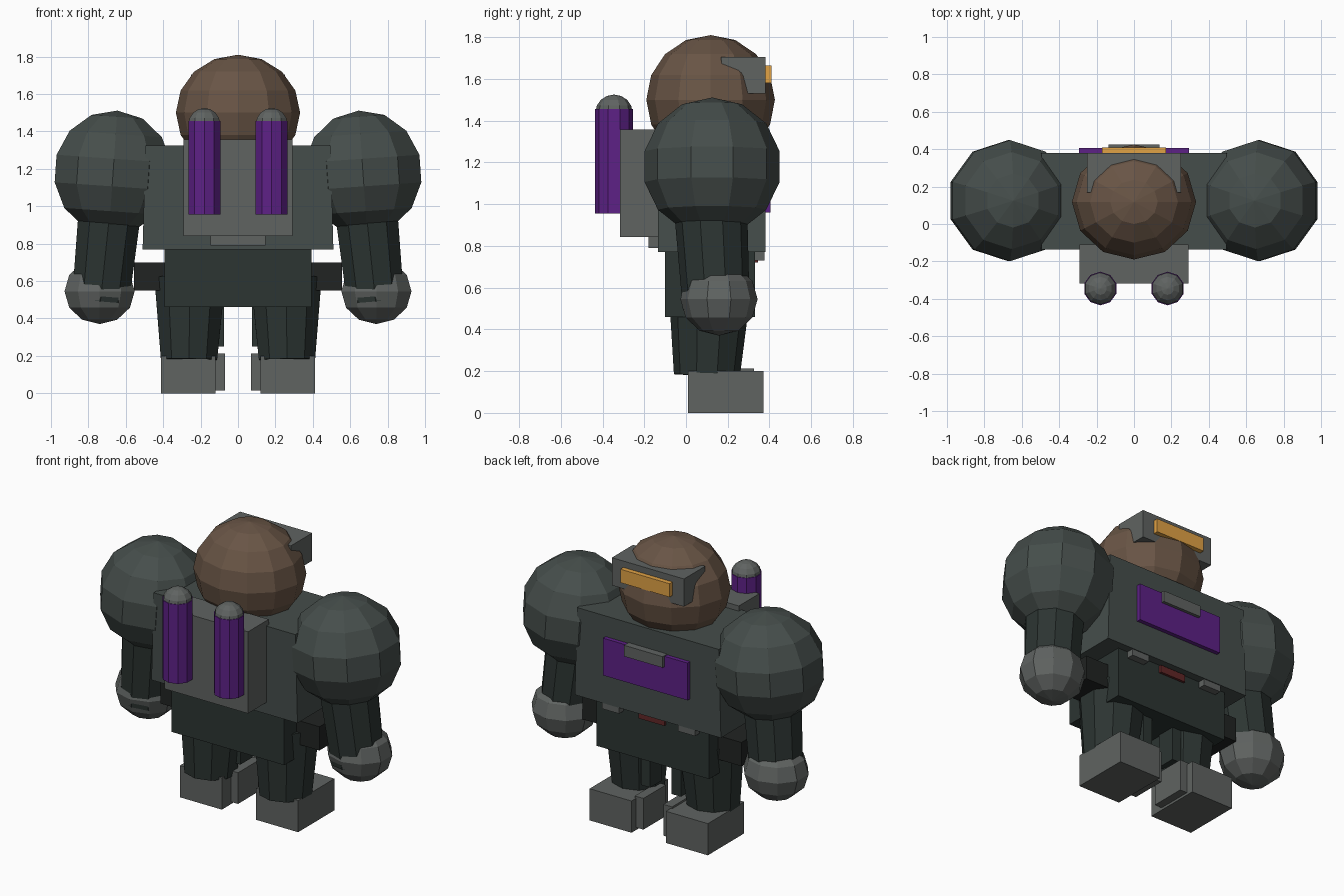
import bpy, bmesh
from math import radians
from mathutils import Matrix, Vector

if "Cube" in bpy.data.objects:
    bpy.data.objects.remove(bpy.data.objects["Cube"])


def material(name, r, g, b):
    m = bpy.data.materials.new(name)
    m.diffuse_color = (r, g, b, 1)
    m.use_nodes = True
    m.node_tree.nodes["Principled BSDF"].inputs["Base Color"].default_value = m.diffuse_color
    return m


GREEN = material("dark_green", 0.06, 0.075, 0.07)
DARK = material("darker_green", 0.025, 0.035, 0.032)
BLACK = material("near_black", 0.015, 0.017, 0.016)
GREY = material("steel", 0.115, 0.125, 0.12)
BROWN = material("brown", 0.14, 0.09, 0.06)
PURPLE = material("purple", 0.11, 0.015, 0.24)
AMBER = material("amber", 0.75, 0.36, 0.06)
RED = material("red", 0.12, 0.02, 0.02)


def finish(bm, name, mat):
    bmesh.ops.recalc_face_normals(bm, faces=bm.faces)
    me = bpy.data.meshes.new(name)
    bm.to_mesh(me)
    bm.free()
    ob = bpy.data.objects.new(name, me)
    bpy.context.collection.objects.link(ob)
    me.materials.append(mat)
    return ob


def box(name, x, y, z, mat, taper=1.0):
    """Box from (min, max) ranges; taper narrows the top in x."""
    bm = bmesh.new()
    bmesh.ops.create_cube(bm, size=1)
    mid = [(r[0] + r[1]) / 2 for r in (x, y, z)]
    dim = [r[1] - r[0] for r in (x, y, z)]
    for v in bm.verts:
        k = taper if v.co.z > 0 else 1
        v.co = Vector((mid[0] + v.co.x * dim[0] * k,
                       mid[1] + v.co.y * dim[1], mid[2] + v.co.z * dim[2]))
    return finish(bm, name, mat)


def ball(name, centre, radii, segs, rings, mat, tilt=0):
    bm = bmesh.new()
    bmesh.ops.create_uvsphere(bm, u_segments=segs, v_segments=rings, radius=1)
    bm.transform(Matrix.Translation(centre) @ Matrix.Rotation(radians(tilt), 4, 'Y')
                 @ Matrix.Diagonal((*radii, 1)))
    return finish(bm, name, mat)


def limb(name, a, b, r1, r2, segs, mat):
    """Tapered prism from point a to point b."""
    a, b = Vector(a), Vector(b)
    bm = bmesh.new()
    bmesh.ops.create_cone(bm, cap_ends=True, segments=segs, radius1=r1, radius2=r2,
                          depth=(b - a).length)
    q = Vector((0, 0, 1)).rotation_difference(b - a)
    bm.transform(Matrix.Translation((a + b) / 2) @ q.to_matrix().to_4x4())
    return finish(bm, name, mat)


# Torso and waist
box("torso", (-.51, .51), (-.135, .38), (.77, 1.325), GREEN, .97)
box("waist", (-.393, .393), (-.10, .33), (.46, .78), DARK)
box("belt_light", (-.09, .09), (.32, .345), (.72, .765), RED)

# Head with visor
ball("head", (0, .118, 1.50), (.332, .308, .31), 12, 8, BROWN)
profile = [(.168, 1.705), (.38, 1.705), (.38, 1.53), (.295, 1.53), (.265, 1.63), (.17, 1.667)]
bm = bmesh.new()
face = bm.faces.new([bm.verts.new((-.252, y, z)) for y, z in profile])
ext = bmesh.ops.extrude_face_region(bm, geom=[face])
bmesh.ops.translate(bm, vec=(.504, 0, 0),
                    verts=[g for g in ext["geom"] if isinstance(g, bmesh.types.BMVert)])
finish(bm, "visor", GREY)
box("visor_lens", (-.172, .172), (.37, .41), (.58 + 1, 1.665), AMBER)

# Pack with plate below
box("pack", (-.292, .292), (-.317, -.11), (.842, 1.358), GREY)
box("pack_plate", (-.147, .147), (-.18, -.12), (.79, .85), GREY)

# Panel on the far side of the torso
box("panel", (-.295, .295), (.37, .406), (.96, 1.195), PURPLE)
box("panel_tab", (-.135, .135), (.37, .425), (1.13, 1.2), GREY)

for side, s in (("left", -1), ("right", 1)):
    def xr(a, b):
        return tuple(sorted((s * a, s * b)))

    # Canister with dome
    limb(side + "_canister", (s * .18, -.345, .955), (s * .18, -.345, 1.455), .09, .09, 10, PURPLE)
    ball(side + "_canister_cap", (s * .18, -.345, 1.44), (.089, .089, .085), 10, 8, GREY)
    # Shoulder, arm and hand
    ball(side + "_shoulder", (s * .668, .125, 1.18), (.332, .332, .332), 10, 7, GREEN, s * -4)
    limb(side + "_arm", (s * .735, .145, .5), (s * .67, .11, 1.12), .16, .18, 10, DARK)
    ball(side + "_hand", (s * .74, .158, .545), (.197, .185, .175), 10, 6, GREY)
    # Hip block, leg and foot
    box(side + "_hip", xr(.38, .555), (.02, .24), (.55, .70), BLACK)
    limb(side + "_leg", (s * .262, .1, .18), (s * .257, .115, .62), .158, .2, 10, DARK)
    box(side + "_inner_leg", xr(.075, .14), (.13, .25), (.25, .5), DARK)
    box(side + "_foot", xr(.12, .413), (.01, .372), (0, .2), GREY)
    box(side + "_foot_plate", xr(.07, .13), (.1, .325), (.015, .212), GREY)
    # Small vent under the torso edge
    box(side + "_vent", xr(.205, .325), (.32, .375), (.73, .78), GREY)
